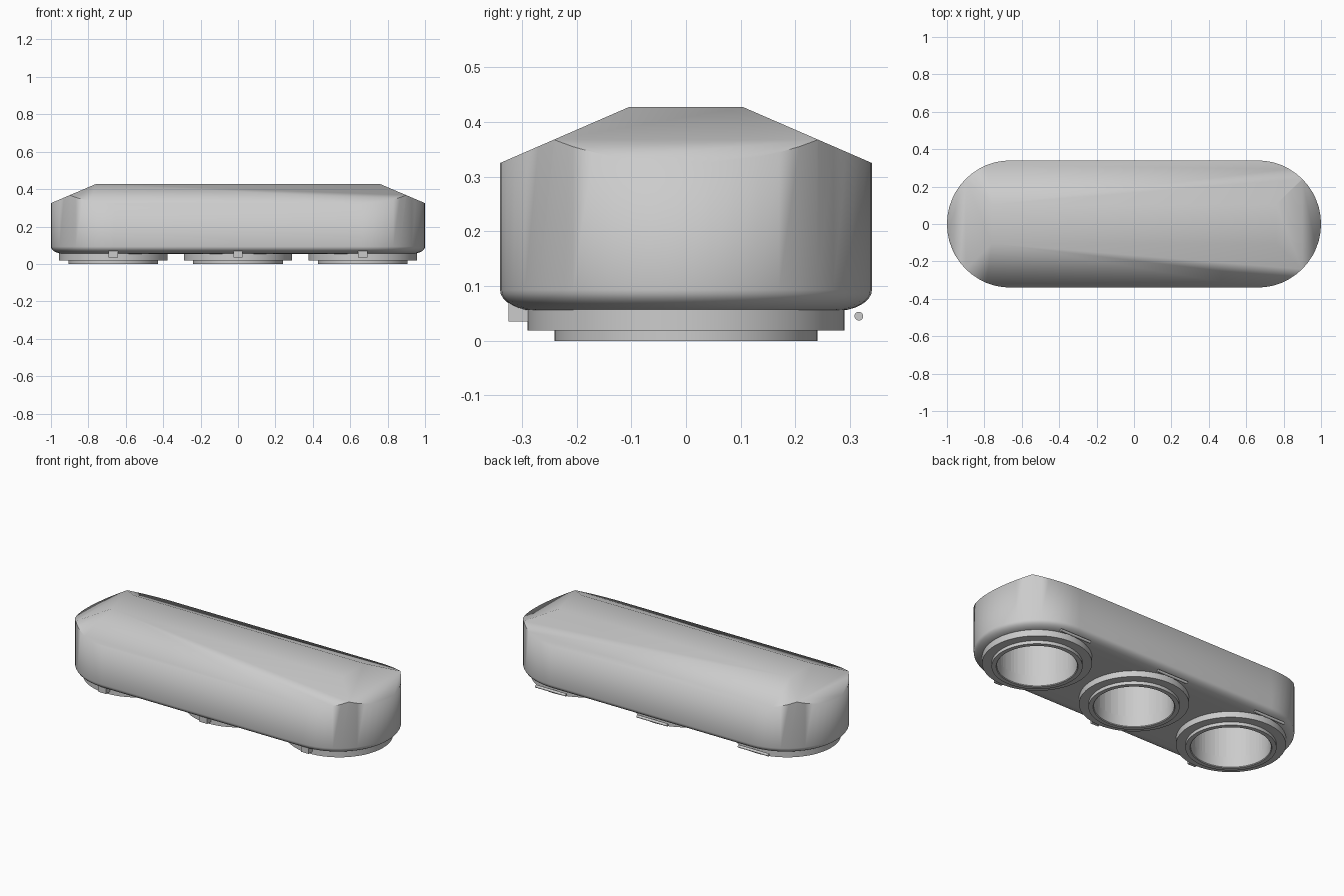
import bpy, bmesh, math
from mathutils import Vector

if "Cube" in bpy.data.objects:
    bpy.data.objects.remove(bpy.data.objects["Cube"])

RING_X = (-0.667, 0.0, 0.667)


def make(name, bm, angle=35):
    bmesh.ops.recalc_face_normals(bm, faces=bm.faces[:])
    me = bpy.data.meshes.new(name)
    bm.to_mesh(me)
    bm.free()
    ob = bpy.data.objects.new(name, me)
    bpy.context.collection.objects.link(ob)
    smooth(ob, angle)
    return ob


def smooth(ob, angle):
    bpy.ops.object.select_all(action='DESELECT')
    ob.select_set(True)
    bpy.context.view_layer.objects.active = ob
    bpy.ops.object.shade_smooth_by_angle(angle=math.radians(angle))


def stadium(inset, n=24):
    pts = []
    for s in (1, -1):
        for i in range(n + 1):
            a = -math.pi / 2 + math.pi * i / n
            r = 0.34 - inset
            pts.append((s * (0.66 + r * math.cos(a)), s * r * math.sin(a)))
    return pts


def lathe(profile, x, n=64):
    bm = bmesh.new()
    rings = [[bm.verts.new((x + r * math.cos(2 * math.pi * i / n),
                            r * math.sin(2 * math.pi * i / n), z))
              for i in range(n)] for r, z in profile]
    for k, a in enumerate(rings):
        b = rings[(k + 1) % len(rings)]
        for i in range(n):
            j = (i + 1) % n
            bm.faces.new((a[i], a[j], b[j], b[i]))
    return bm


# housing: rounded-end prism with a rolled lower edge
bm = bmesh.new()
levels = []
for i in range(9):
    t = math.pi / 2 * i / 8
    levels.append((0.07 * (1 - math.sin(t)), 0.093 - 0.039 * math.cos(t)))
levels.append((0.0, 0.427))
loops = [[bm.verts.new((x, y, z)) for x, y in stadium(d)] for d, z in levels]
for a, b in zip(loops, loops[1:]):
    for i in range(len(a)):
        j = (i + 1) % len(a)
        bm.faces.new((a[i], a[j], b[j], b[i]))
bm.faces.new(loops[0][::-1])
bm.faces.new(loops[-1])

# sloped planes on all four sides of the top
for co, no in (((0.76, 0, 0.427), (0.102, 0, 0.24)), ((-0.76, 0, 0.427), (-0.102, 0, 0.24)),
               ((0, 0.105, 0.427), (0, 0.102, 0.235)), ((0, -0.105, 0.427), (0, -0.102, 0.235))):
    res = bmesh.ops.bisect_plane(bm, geom=bm.verts[:] + bm.edges[:] + bm.faces[:], dist=1e-6,
                                 plane_co=Vector(co), plane_no=Vector(no).normalized(),
                                 clear_outer=True)
    edges = [e for e in bm.edges if e.is_boundary]
    bmesh.ops.holes_fill(bm, edges=edges, sides=0)
housing = make("housing", bm, 70)

# three round recesses in the underside
for x in RING_X:
    bpy.ops.mesh.primitive_cylinder_add(vertices=64, radius=0.213, depth=0.3,
                                        location=(x, 0, 0.15))
    cutter = bpy.context.object
    cutter.name = "recess_cutter"
    cutter.hide_render = True
    mod = housing.modifiers.new("recess", 'BOOLEAN')
    mod.operation = 'DIFFERENCE'
    mod.solver = 'EXACT'
    mod.object = cutter
    bpy.context.view_layer.objects.active = housing
    bpy.ops.object.modifier_apply(modifier=mod.name)
    bpy.data.objects.remove(cutter)
smooth(housing, 70)

for k, x in enumerate(RING_X, 1):
    # stepped trim ring around each recess
    make(f"trim_ring_{k}", lathe([(0.212, 0.004), (0.216, 0), (0.24, 0), (0.24, 0.019),
                                  (0.29, 0.019), (0.29, 0.064), (0.212, 0.064)], x))
    # latch tab at the front
    bm = bmesh.new()
    bmesh.ops.create_cube(bm, size=1)
    for v in bm.verts:
        v.co = Vector((x + v.co.x * 0.05, -0.303 + v.co.y * 0.044, 0.053 + v.co.z * 0.036))
    make(f"latch_tab_{k}", bm)
    # hinge pin at the back
    bpy.ops.mesh.primitive_cylinder_add(vertices=20, radius=0.008, depth=0.2,
                                        location=(x, 0.316, 0.045),
                                        rotation=(0, math.pi / 2, 0))
    pin = bpy.context.object
    pin.name = f"hinge_pin_{k}"
    smooth(pin, 35)
